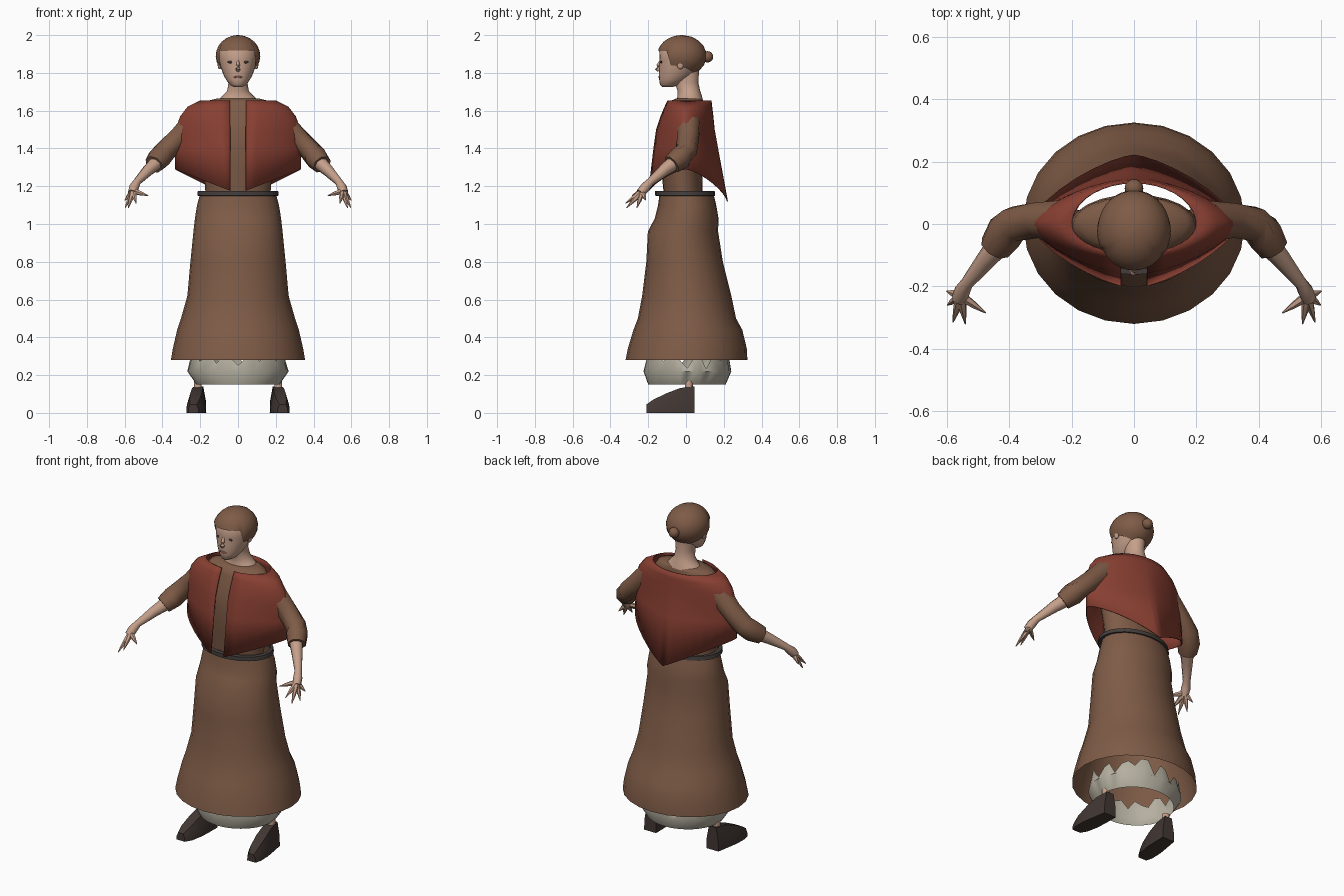
import bpy, bmesh, math, random
from mathutils import Vector, Matrix

random.seed(4)
if "Cube" in bpy.data.objects:
    bpy.data.objects.remove(bpy.data.objects["Cube"])


def material(name, r, g, b):
    m = bpy.data.materials.new(name)
    m.use_nodes = True
    m.diffuse_color = (r, g, b, 1)
    bsdf = m.node_tree.nodes["Principled BSDF"]
    bsdf.inputs["Base Color"].default_value = (r, g, b, 1)
    bsdf.inputs["Roughness"].default_value = 0.8
    return m


BROWN = material("brown cloth", 0.21, 0.105, 0.062)
RED = material("red cloth", 0.25, 0.05, 0.032)
SKIN = material("skin", 0.56, 0.35, 0.255)
CREAM = material("cream linen", 0.46, 0.43, 0.35)
DARK = material("dark leather", 0.055, 0.039, 0.034)
BELT = material("grey belt", 0.06, 0.05, 0.047)
LIP = material("lip", 0.33, 0.15, 0.11)


def finish(name, bm, mat, angle=50):
    bmesh.ops.recalc_face_normals(bm, faces=bm.faces)
    me = bpy.data.meshes.new(name)
    bm.to_mesh(me)
    bm.free()
    me.materials.append(mat)
    ob = bpy.data.objects.new(name, me)
    bpy.context.collection.objects.link(ob)
    bpy.ops.object.select_all(action="DESELECT")
    ob.select_set(True)
    bpy.context.view_layer.objects.active = ob
    bpy.ops.object.shade_smooth_by_angle(angle=math.radians(angle))
    return ob


def skin(name, rings, mat, closed=True, start=False, end=False, angle=50):
    """Bridge a list of equal point rings into a surface."""
    bm = bmesh.new()
    vs = [[bm.verts.new(p) for p in r] for r in rings]
    n = len(vs[0])
    for a, b in zip(vs, vs[1:]):
        for i in range(n if closed else n - 1):
            j = (i + 1) % n
            bm.faces.new((a[i], a[j], b[j], b[i]))
    if start:
        bm.faces.new(vs[0])
    if end:
        bm.faces.new(vs[-1])
    return finish(name, bm, mat, angle)


def oval(z, rx, front, back, n):
    cy, ry = (front + back) / 2, (back - front) / 2
    angles = [2 * math.pi * i / n for i in range(n)]
    return [Vector((rx * math.cos(a), cy + ry * math.sin(a), z)) for a in angles]


def loft(name, rows, mat, n=24, **kw):
    return skin(name, [oval(*r, n) for r in rows], mat, **kw)


def tube(name, path, mat, side=1, n=8, **kw):
    """Round limb through (x, y, z, radius) points, mirrored when side is -1."""
    pts = [Vector((side * p[0], p[1], p[2])) for p in path]
    rings = []
    for i, p in enumerate(pts):
        d = (pts[min(i + 1, len(pts) - 1)] - pts[max(i - 1, 0)]).normalized()
        u = d.cross(Vector((0.1, 0.3, 1))).normalized()
        v = d.cross(u)
        turns = [2 * math.pi * k / n for k in range(n)]
        rings.append([p + path[i][3] * (u * math.cos(t) + v * math.sin(t)) for t in turns])
    return skin(name, rings, mat, start=True, end=True, **kw)


def ball(name, centre, scale, mat, segments=16):
    bm = bmesh.new()
    mtx = Matrix.Translation(centre) @ Matrix.Diagonal((*scale, 1))
    bmesh.ops.create_uvsphere(bm, u_segments=segments, v_segments=10, radius=1, matrix=mtx)
    return finish(name, bm, mat)


# Skirt, open at both ends
loft("skirt", [(0.28, 0.355, -0.32, 0.325), (0.34, 0.345, -0.308, 0.322),
               (0.44, 0.322, -0.278, 0.298), (0.5, 0.302, -0.255, 0.265),
               (0.62, 0.268, -0.232, 0.24), (0.8, 0.252, -0.21, 0.195),
               (0.96, 0.236, -0.202, 0.17), (1.03, 0.228, -0.165, 0.172),
               (1.1, 0.217, -0.148, 0.16), (1.16, 0.2, -0.14, 0.145)], BROWN)

# Underskirt with a ragged upper edge
under = [oval(0.15, 0.22, -0.2, 0.21, 40), oval(0.22, 0.268, -0.225, 0.24, 40),
         oval(0.27, 0.25, -0.21, 0.225, 40)]
for i, p in enumerate(under[2]):
    p.z = random.uniform(0.285, 0.33) if i % 3 else random.uniform(0.225, 0.28)
skin("underskirt", under, CREAM)

# Belt
loft("belt", [(1.148, 0.2, -0.14, 0.145), (1.15, 0.216, -0.163, 0.155),
              (1.174, 0.213, -0.163, 0.152), (1.176, 0.195, -0.14, 0.14),
              (1.148, 0.195, -0.14, 0.14)], BELT, angle=30)

# Bodice
loft("bodice", [(1.13, 0.17, -0.115, 0.09), (1.28, 0.18, -0.13, 0.085),
                (1.42, 0.2, -0.145, 0.09), (1.54, 0.21, -0.125, 0.095),
                (1.62, 0.195, -0.095, 0.09), (1.65, 0.17, -0.085, 0.09),
                (1.665, 0.11, -0.05, 0.085)], BROWN, end=True)

# Cape: oval neckline turning into a lens-shaped hem, slit at the front
cape_rows = [(1.655, 0.2, -0.1, 0.135, 1), (1.62, 0.268, -0.118, 0.139, 1.1),
             (1.57, 0.307, -0.14, 0.145, 1.2), (1.5, 0.332, -0.165, 0.152, 1.35),
             (1.4, 0.335, -0.18, 0.17, 1.43), (None, 0.335, -0.208, 0.222, 1.43)]
slit = math.radians(14)
cols = 33
rings = []
for z, rx, front, back, power in cape_rows:
    ring = []
    for i in range(cols):
        a = -math.pi / 2 + slit + (2 * math.pi - 2 * slit) * i / (cols - 1)
        c, s = math.cos(a), math.sin(a)
        x = rx * math.copysign(abs(c) ** power, c)
        y = abs(s) ** power * (back if s > 0 else front)
        if i in (0, cols - 1):
            x = math.copysign(0.042, c)
        drop = 0.13 if s < 0 else 0.17
        ring.append((x, y, z or 1.29 - drop * (1 - abs(x) / rx)))
    rings.append(ring)
cape = skin("cape", rings, RED, closed=False)
thick = cape.modifiers.new("thickness", "SOLIDIFY")
thick.thickness = 0.005

# Neck and head
loft("neck", [(1.655, 0.105, -0.05, 0.09), (1.675, 0.085, -0.045, 0.085),
              (1.705, 0.057, -0.045, 0.075), (1.75, 0.05, -0.06, 0.065),
              (1.82, 0.055, -0.07, 0.07)], SKIN)
loft("head", [(1.725, 0.022, -0.125, -0.07), (1.738, 0.045, -0.138, -0.03),
              (1.765, 0.064, -0.142, 0.01), (1.79, 0.077, -0.144, 0.04),
              (1.83, 0.092, -0.142, 0.07), (1.87, 0.102, -0.14, 0.085),
              (1.92, 0.104, -0.142, 0.085), (1.96, 0.08, -0.11, 0.06)],
     SKIN, start=True, end=True)
tube("nose", [(0, -0.132, 1.868, 0.006), (0, -0.147, 1.838, 0.01),
              (0, -0.152, 1.822, 0.013), (0, -0.143, 1.812, 0.01)], SKIN)
ball("mouth", (0, -0.143, 1.778), (0.024, 0.004, 0.0055), LIP)
for side, label in ((1, "left"), (-1, "right")):
    ball(label + "_eye", (side * 0.04, -0.1305, 1.857), (0.015, 0.0045, 0.0065), DARK)
    ball(label + "_ear", (side * 0.098, -0.03, 1.845), (0.01, 0.018, 0.026), SKIN)

# Hair cap with a high forehead line, low at the nape, and a bun
cap = []
turns = 36
for k in range(9):
    ring = []
    for i in range(turns):
        a = 2 * math.pi * i / turns
        s = math.sin(a)
        low = 1.918 if s < -0.5 else 1.84 if s < 0 else 1.835 - 0.045 * s
        bottom = math.acos((low - 1.89) / 0.11)
        phi = 0.04 + (bottom - 0.04) * k / 8
        r = math.sin(phi)
        ring.append((0.118 * r * math.cos(a), -0.022 + 0.131 * r * s,
                     1.89 + 0.11 * math.cos(phi)))
    cap.append(ring)
skin("hair", cap, BROWN, start=True)
ball("hair_bun", (0, 0.114, 1.885), (0.03, 0.03, 0.03), BROWN)

# Arms, hands and feet on both sides
finger_tips = [(0.6, -0.215, 1.125), (0.598, -0.26, 1.085),
               (0.58, -0.315, 1.085), (0.54, -0.32, 1.11), (0.475, -0.285, 1.15)]
for side, label in ((1, "left"), (-1, "right")):
    tube(label + "_sleeve", [(0.22, 0.01, 1.55, 0.07), (0.31, 0.012, 1.46, 0.06),
                             (0.385, 0.0, 1.385, 0.058), (0.415, -0.03, 1.35, 0.063),
                             (0.445, -0.075, 1.315, 0.052)], BROWN, side)
    tube(label + "_forearm", [(0.42, -0.05, 1.335, 0.042), (0.475, -0.115, 1.285, 0.032),
                              (0.535, -0.19, 1.222, 0.021), (0.55, -0.215, 1.195, 0.026),
                              (0.56, -0.24, 1.165, 0.024)], SKIN, side)
    for k, tip in enumerate(finger_tips):
        root = Vector((0.555, -0.23, 1.175)).lerp(Vector(tip), 0.12)
        mid = root.lerp(Vector(tip), 0.5)
        tube(f"{label}_finger_{k + 1}", [(*root, 0.016), (*mid, 0.011), (*tip, 0.002)],
             SKIN, side, n=6)
    tube(label + "_ankle", [(side * side * 0.213, 0.015, 0.1, 0.022),
                            (0.213, 0.015, 0.17, 0.022)], SKIN, side)
    # Shoe sections from toe to heel: y, centre x, half width, height
    sections = [(-0.21, 0.236, 0.028, 0.045), (-0.17, 0.23, 0.044, 0.072),
                (-0.1, 0.222, 0.05, 0.105), (-0.03, 0.215, 0.046, 0.132),
                (0.045, 0.208, 0.04, 0.14)]
    shoe = [[(side * (x - w), y, 0), (side * (x + w), y, 0),
             (side * (x + w * 0.95), y, h * 0.45), (side * (x + w * 0.6), y, h),
             (side * (x - w * 0.6), y, h), (side * (x - w * 0.95), y, h * 0.45)]
            for y, x, w, h in sections]
    skin(label + "_shoe", shoe, DARK, start=True, end=True, angle=35)
